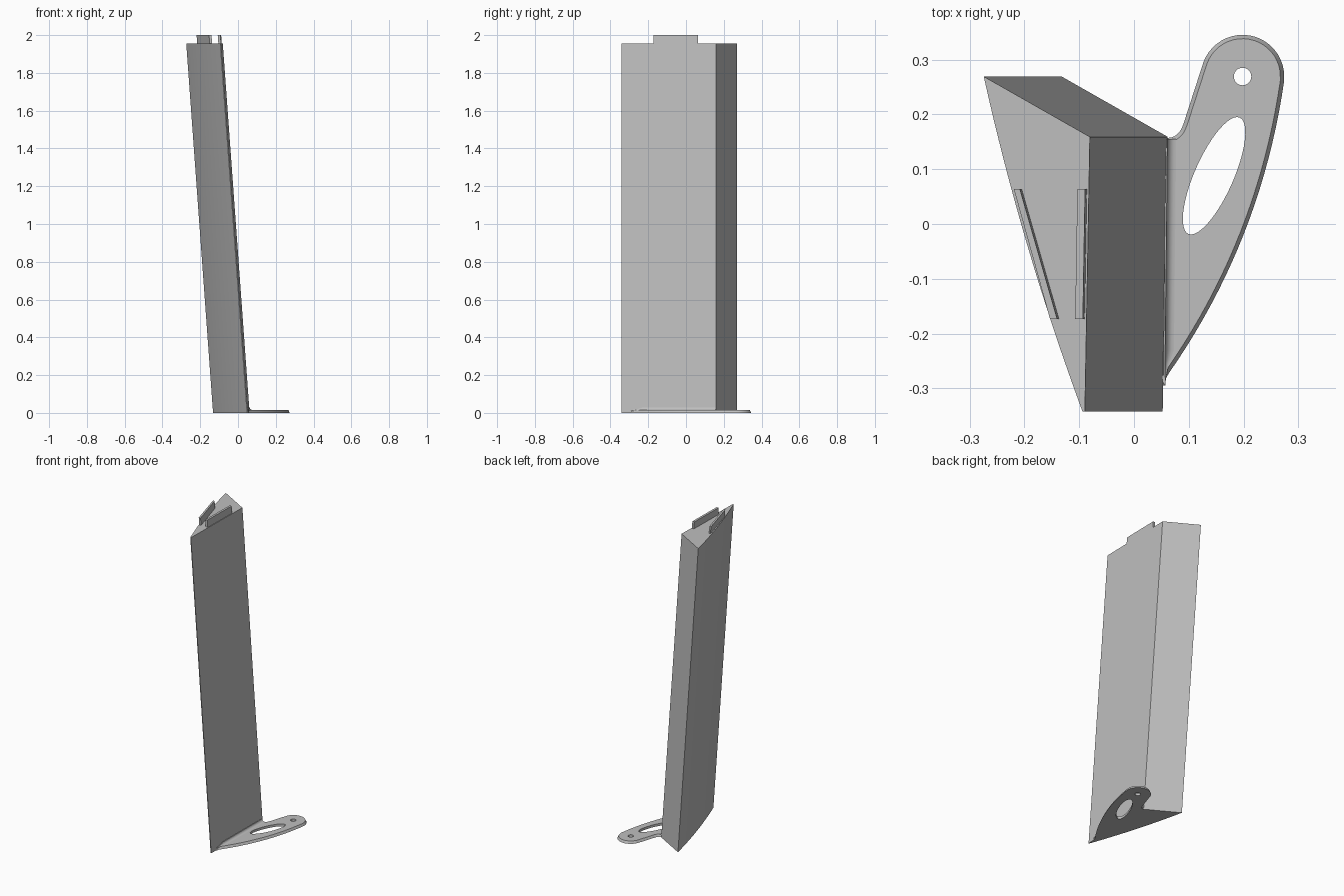
import bpy, bmesh, math
from mathutils import Vector

if "Cube" in bpy.data.objects:
    bpy.data.objects.remove(bpy.data.objects["Cube"], do_unlink=True)

LEAN = -0.0726       # sideways lean of the blade per unit of height
BODY_TOP = 1.955
PLATE_Z = 0.015

gray = bpy.data.materials.new("plain gray")
gray.use_nodes = True
COLOR = (0.52, 0.52, 0.52, 1)
gray.diffuse_color = COLOR
gray.node_tree.nodes["Principled BSDF"].inputs["Base Color"].default_value = COLOR


def loft(name, sections, smooth=False):
    """Join matching rings of points and cap both ends."""
    bm = bmesh.new()
    rings = [[bm.verts.new(p) for p in ring] for ring in sections]
    for low, high in zip(rings, rings[1:]):
        for i in range(len(low)):
            j = (i + 1) % len(low)
            bm.faces.new((low[i], low[j], high[j], high[i]))
    bm.faces.new(rings[0])
    bm.faces.new(rings[-1])
    bmesh.ops.recalc_face_normals(bm, faces=bm.faces)
    mesh = bpy.data.meshes.new(name)
    bm.to_mesh(mesh)
    bm.free()
    obj = bpy.data.objects.new(name, mesh)
    bpy.context.collection.objects.link(obj)
    mesh.materials.append(gray)
    if smooth:
        bpy.ops.object.select_all(action='DESELECT')
        obj.select_set(True)
        bpy.context.view_layer.objects.active = obj
        bpy.ops.object.shade_smooth_by_angle(angle=math.radians(30))
    return obj


def leaning(name, outline, z0, z1, z_ref, smooth=False):
    """Prism that follows the lean; outline is given at height z_ref."""
    return loft(name, [[(x + LEAN * (z - z_ref), y, z) for x, y in outline]
                       for z in (z0, z1)], smooth)


def bezier(a, b, c, n):
    a, b, c = Vector(a), Vector(b), Vector(c)
    return [a * (1 - t) ** 2 + b * 2 * t * (1 - t) + c * t * t
            for t in (i / n for i in range(n + 1))]


def ellipse(cx, cy, a, b, tilt, n):
    pts = []
    for i in range(n):
        t = math.tau * i / n
        u, v = a * math.cos(t), b * math.sin(t)
        pts.append((cx + u * math.cos(tilt) - v * math.sin(tilt),
                    cy + u * math.sin(tilt) + v * math.cos(tilt)))
    return pts


# Blade: triangular section with one gently bowed side
bowed_side = bezier((-0.274, 0.269), (-0.2065, -0.0365), (-0.094, -0.342), 16)
leaning("blade", bowed_side + [Vector((-0.0896, -0.342)), Vector((-0.0805, 0.159))],
        0, BODY_TOP, BODY_TOP, smooth=True)

# Two locating tabs on the top
tabs = {
    "outer_tab": [(-0.216, 0.064), (-0.205, 0.064), (-0.137, -0.173), (-0.150, -0.173)],
    "inner_tab": [(-0.100, 0.064), (-0.086, 0.064), (-0.090, -0.173), (-0.104, -0.173)],
}
for name, outline in tabs.items():
    leaning(name, outline, BODY_TOP - 0.01, 2.0, BODY_TOP)

# Foot plate: curved outer edge, round end, straight inner edge with a fillet
EYE = Vector((0.198, 0.269))
outline = [Vector((0.050, -0.295)), Vector((0.057, -0.290)), Vector((0.059, -0.280))]
outline += bezier((0.065, -0.270), (0.232, -0.030), (0.274, 0.262), 20)
outline += [EYE + 0.076 * Vector((math.cos(a), math.sin(a)))
            for a in (math.radians(160 * i / 20) for i in range(1, 21))]
outline += bezier((0.090, 0.182), (0.082, 0.158), (0.062, 0.157), 6)
outline.append(Vector((0.050, 0.157)))


def inset(pts, d):
    result = []
    for i, p in enumerate(pts):
        along = (pts[(i + 1) % len(pts)] - pts[i - 1]).normalized()
        result.append(p + d * Vector((-along.y, along.x)))
    return result


plate = loft("foot_plate", [[(p.x, p.y, 0) for p in outline],
                            [(p.x, p.y, PLATE_Z) for p in inset(outline, 0.007)]],
             smooth=True)

# Slot and pin hole through the plate
holes = {
    "slot": ellipse(0.146, 0.088, 0.116, 0.0355, math.radians(66.2), 48),
    "pin_hole": ellipse(EYE.x, EYE.y, 0.016, 0.016, 0, 24),
}
for name, ring in holes.items():
    cutter = loft(name + "_cutter", [[(x, y, z) for x, y in ring] for z in (-0.05, 0.05)])
    cutter.hide_render = True
    bpy.ops.object.select_all(action='DESELECT')
    plate.select_set(True)
    bpy.context.view_layer.objects.active = plate
    cut = plate.modifiers.new(name, 'BOOLEAN')
    cut.operation = 'DIFFERENCE'
    cut.solver = 'EXACT'
    cut.object = cutter
    # Run this cut ahead of any shading modifier
    bpy.ops.object.modifier_move_to_index(modifier=name, index=0)
    bpy.ops.object.modifier_apply(modifier=name)
    bpy.data.objects.remove(cutter, do_unlink=True)

# Concave fillet where the plate meets the blade, fading out at the front
sections = []
for y, r in ((-0.280, 0.002), (-0.255, 0.007), (-0.230, 0.016), (0.155, 0.016)):
    x0 = 0.0567 + 0.0106 * (y + 0.342) - 0.001
    ring = [(x0 - 0.003, y, PLATE_Z - 0.003), (x0 - 0.003, y, PLATE_Z + r)]
    for i in range(7):
        a = math.radians(180 + 15 * i)
        ring.append((x0 + r + r * math.cos(a), y, PLATE_Z + r + r * math.sin(a)))
    ring.append((x0 + r, y, PLATE_Z - 0.003))
    sections.append(ring)
loft("joint_fillet", sections, smooth=True)
